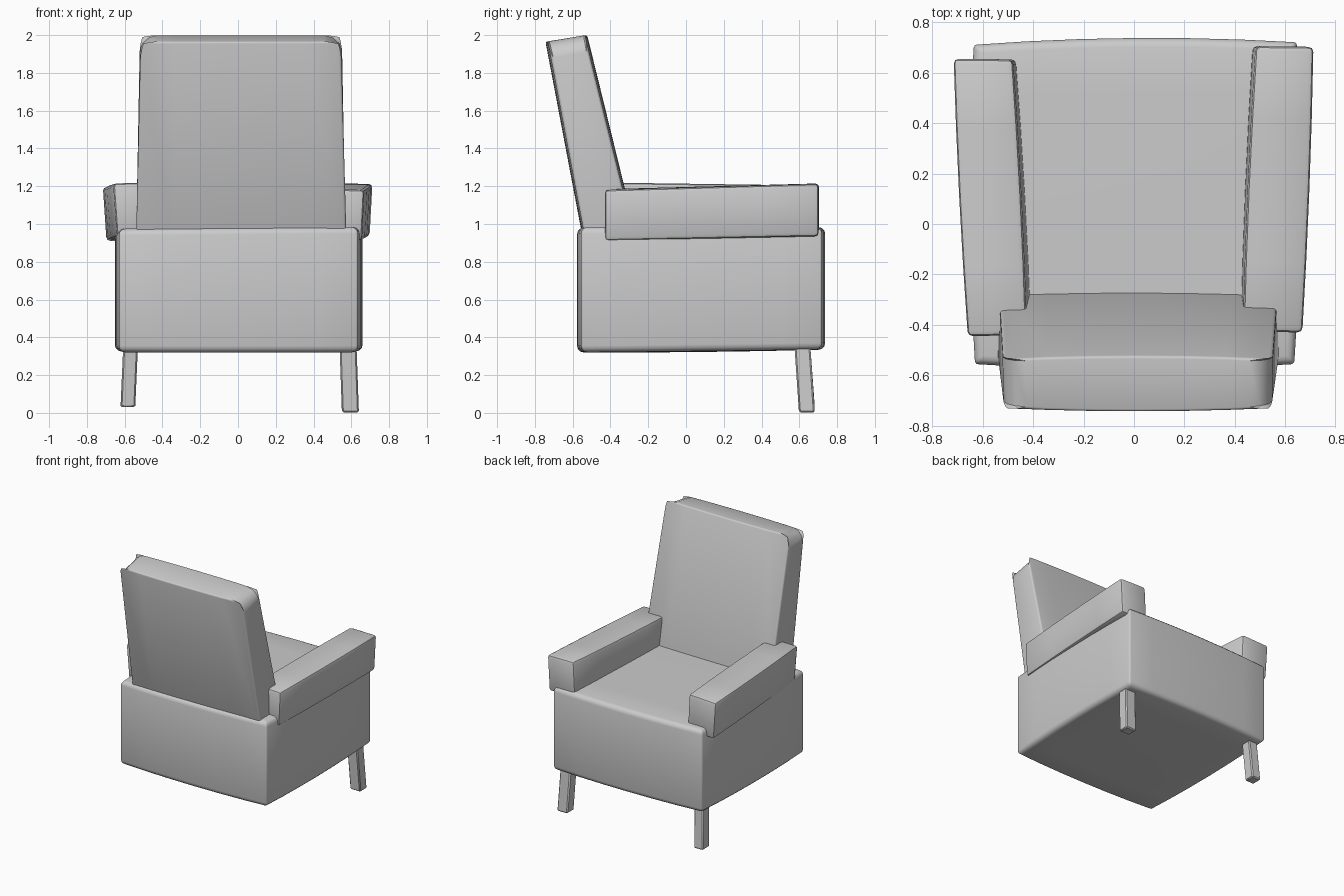
import bpy, bmesh, math
from mathutils import Vector

if "Cube" in bpy.data.objects:
    bpy.data.objects.remove(bpy.data.objects["Cube"])


def soft_box(name, corners, cuts=(1, 1, 1), bulge=(0, 0, 0), width=0.02,
             weights=(1, 1, 1), round_top=False, segments=2):
    """Box through 8 corners (x fastest, then y, then z) with bowed sides
    and weighted bevels on edges running along x, y and z."""
    bm = bmesh.new()
    bmesh.ops.create_cube(bm, size=1)
    for axis, n in enumerate(cuts):
        normal = Vector([float(i == axis) for i in range(3)])
        for k in range(1, n):
            bmesh.ops.bisect_plane(bm, geom=bm.verts[:] + bm.edges[:] + bm.faces[:],
                                   plane_co=normal * (k / n - 0.5), plane_no=normal)
    layer = bm.edges.layers.float.new("bevel_weight_edge")
    for e in bm.edges:
        if e.calc_face_angle(0) > 0.7:
            d = e.verts[1].co - e.verts[0].co
            axis = max(range(3), key=lambda i: abs(d[i]))
            e[layer] = weights[axis]
            if round_top and axis == 1 and e.verts[0].co.z > 0:
                e[layer] = 1.0
    pts = [Vector(c) for c in corners]
    for v in bm.verts:
        u = v.co.copy()
        p = Vector()
        for i, c in enumerate(pts):
            f = [0.5 + u[a] if (i >> a) & 1 else 0.5 - u[a] for a in range(3)]
            p += c * (f[0] * f[1] * f[2])
        p.x += 2 * u.x * bulge[0] * (1 - 4 * u.y ** 2)
        p.y += 2 * u.y * bulge[1] * (1 - 4 * u.x ** 2)
        p.z += 2 * u.z * bulge[2] * (1 - 4 * u.x ** 2) * (1 - 4 * u.y ** 2)
        v.co = p
    mesh = bpy.data.meshes.new(name)
    bm.to_mesh(mesh)
    bm.free()
    ob = bpy.data.objects.new(name, mesh)
    bpy.context.collection.objects.link(ob)
    bpy.ops.object.select_all(action='DESELECT')
    bpy.context.view_layer.objects.active = ob
    ob.select_set(True)
    mod = ob.modifiers.new("bevel", 'BEVEL')
    mod.limit_method = 'WEIGHT'
    mod.width = width
    mod.segments = segments
    bpy.ops.object.modifier_apply(modifier=mod.name)
    bpy.ops.object.shade_smooth_by_angle(angle=math.radians(35))
    return ob


# Upholstered seat block, bowed outwards on every side
soft_box("seat", [(-.63, -.555, .32), (.635, -.555, .32), (-.635, .71, .335), (.645, .72, .335),
                  (-.63, -.555, .975), (.635, -.555, .985), (-.635, .71, .98), (.645, .72, .985)],
         cuts=(6, 6, 1), bulge=(.02, .022, .005), width=.035, weights=(1, 1, .35), segments=3)

# Reclined backrest with rounded top corners
soft_box("backrest", [(-.54, -.53, .9), (.575, -.53, .9), (-.535, -.265, .9), (.57, -.265, .9),
                      (-.515, -.732, 1.965), (.545, -.732, 1.965),
                      (-.52, -.535, 2.0), (.55, -.535, 2.0)],
         cuts=(6, 1, 1), bulge=(0, .012, 0), width=.09, weights=(.12, .12, .15),
         round_top=True, segments=3)

# Armrests, spreading towards the front
soft_box("left_armrest", [(-.64, -.44, .935), (-.405, -.435, .935), (-.697, .655, .91), (-.465, .652, .91),
                          (-.66, -.445, 1.215), (-.425, -.44, 1.22), (-.716, .655, 1.195), (-.48, .652, 1.205)],
         cuts=(1, 4, 1), bulge=(.006, 0, 0))
soft_box("right_armrest", [(.42, -.425, .912), (.655, -.43, .912), (.468, .705, .935), (.697, .702, .935),
                           (.432, -.425, 1.185), (.668, -.43, 1.18), (.482, .705, 1.215), (.712, .702, 1.213)],
         cuts=(1, 4, 1), bulge=(.006, 0, 0))

# Two short tapered legs at the open side of the seat
for name, x0, x1, w, z in (("left_leg", -.568, -.583, .078, .03), ("right_leg", .582, .595, .09, .003)):
    soft_box(name, [(x + sx * w / 2, y + sy * .042, h)
                    for x, y, h in ((x1, .64, z), (x0, .615, .37))
                    for sy in (-1, 1) for sx in (-1, 1)], width=.008, segments=1)
